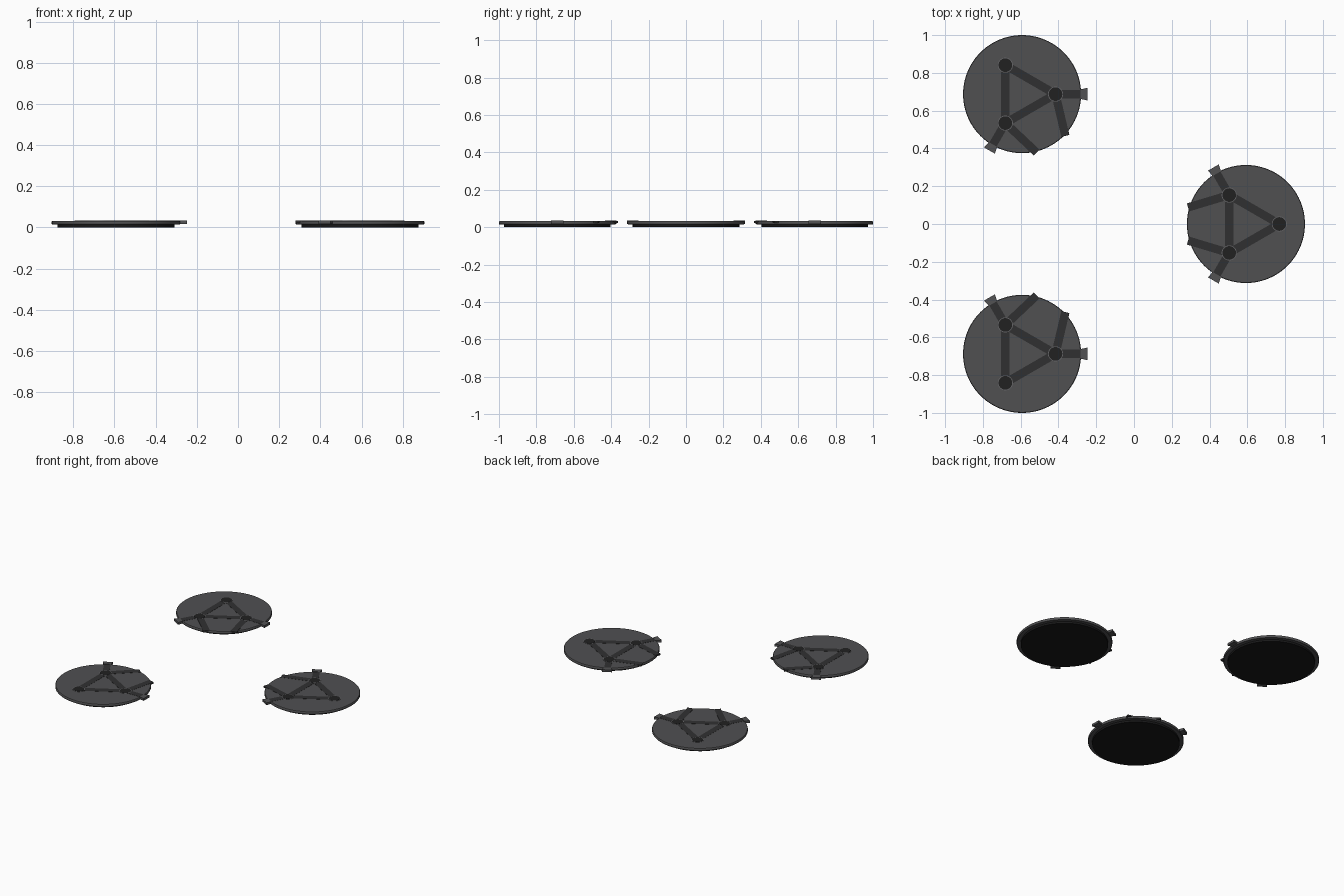
import bpy, bmesh
from math import sin, cos, pi, radians, atan2
from mathutils import Matrix, Vector

if "Cube" in bpy.data.objects:
    bpy.data.objects.remove(bpy.data.objects["Cube"])

R = 0.3125          # pad radius
NODE = 0.177        # distance of the nodes from the pad centre


def mat(name, v):
    m = bpy.data.materials.new(name)
    m.diffuse_color = (v, v, v * 1.04, 1)
    m.use_nodes = True
    m.node_tree.nodes["Principled BSDF"].inputs["Base Color"].default_value = m.diffuse_color
    return m


M_BASE, M_TOP = mat("black", 0.009), mat("dark_grey", 0.08)
M_BAR, M_NODE, M_RING, M_TAB = (mat("charcoal", 0.03), mat("ink", 0.015),
                                mat("ring_grey", 0.13), mat("tab_grey", 0.085))


def finish(name, bm, material, xf):
    bmesh.ops.recalc_face_normals(bm, faces=bm.faces)
    me = bpy.data.meshes.new(name)
    bm.to_mesh(me)
    bm.free()
    me.transform(xf)
    me.materials.append(material)
    ob = bpy.data.objects.new(name, me)
    bpy.context.collection.objects.link(ob)
    return ob


def turned(name, profile, material, xf, at=(0, 0), n=96):
    """Closed disc turned from (radius, z) points."""
    bm = bmesh.new()
    rings = [[bm.verts.new((at[0] + r * cos(2 * pi * i / n),
                            at[1] + r * sin(2 * pi * i / n), z))
              for i in range(n)] for r, z in profile]
    for a, b in zip(rings, rings[1:]):
        for i in range(n):
            j = (i + 1) % n
            f = bm.faces.new((a[i], a[j], b[j], b[i]))
            f.smooth = True
    bm.faces.new(rings[0][::-1])
    bm.faces.new(rings[-1])
    for e in bm.edges:
        if len(e.link_faces) == 2 and e.calc_face_angle(0) > 0.5:
            e.smooth = False
    return finish(name, bm, material, xf)


def prism(name, outline, z0, z1, material, xf):
    bm = bmesh.new()
    f = bm.faces.new([bm.verts.new((x, y, z0)) for x, y in outline])
    ext = bmesh.ops.extrude_face_region(bm, geom=[f])
    for v in ext["geom"]:
        if isinstance(v, bmesh.types.BMVert):
            v.co.z = z1
    bm.faces.new([v for v in f.verts]) if not f.is_valid else None
    return finish(name, bm, material, xf)


def strip(name, a, b, w0, w1, z0, z1, material, xf):
    """Straight bar from a to b with a half width at each end."""
    a, b = Vector(a), Vector(b)
    d = (b - a).normalized()
    s = Vector((-d.y, d.x))
    return prism(name, [a - s * w0, b - s * w1, b + s * w1, a + s * w0],
                 z0, z1, material, xf)


def polar(r, deg):
    return (r * cos(radians(deg)), r * sin(radians(deg)))


centres = [(0.5925, 0), (-0.5925, 0.6875), (-0.5925, -0.6875)]
for k, (cx, cy) in enumerate(centres):
    xf = Matrix.Translation((cx, cy, 0)) @ Matrix.Rotation(k * 2 * pi / 3, 4, 'Z')

    # stacked discs
    turned("pad_base", [(0.285, 0), (0.285, 0.015)], M_BASE, xf)
    turned("pad_top", [(R - 0.003, 0.014), (R, 0.017), (R, 0.029),
                       (R - 0.003, 0.032)], M_TOP, xf)

    # triangle of bars and round nodes
    nodes = [polar(NODE, a) for a in (0, 120, 240)]
    for i in range(3):
        strip("triangle_bar", nodes[i], nodes[(i + 1) % 3], 0.022, 0.022,
              0.025, 0.033, M_BAR, xf)
        turned("node_ring", [(0.040, 0.025), (0.040, 0.0335)], M_RING, xf, nodes[i], 40)
        turned("node_cap", [(0.036, 0.025), (0.036, 0.0342)], M_NODE, xf, nodes[i], 40)

    # links running over the rim, with end tabs on the two inner nodes
    for a, out in ((120, 164), (240, 196)):
        n = polar(NODE, a)
        strip("side_link", n, polar(R + 0.006, out), 0.022, 0.022,
              0.022, 0.033, M_BAR, xf)
        strip("tab_link", n, polar(R, a), 0.022, 0.022, 0.022, 0.033, M_BAR, xf)
        strip("edge_tab", polar(0.308, a), polar(0.345, a), 0.025, 0.033,
              0.018, 0.0345, M_TAB, xf)
